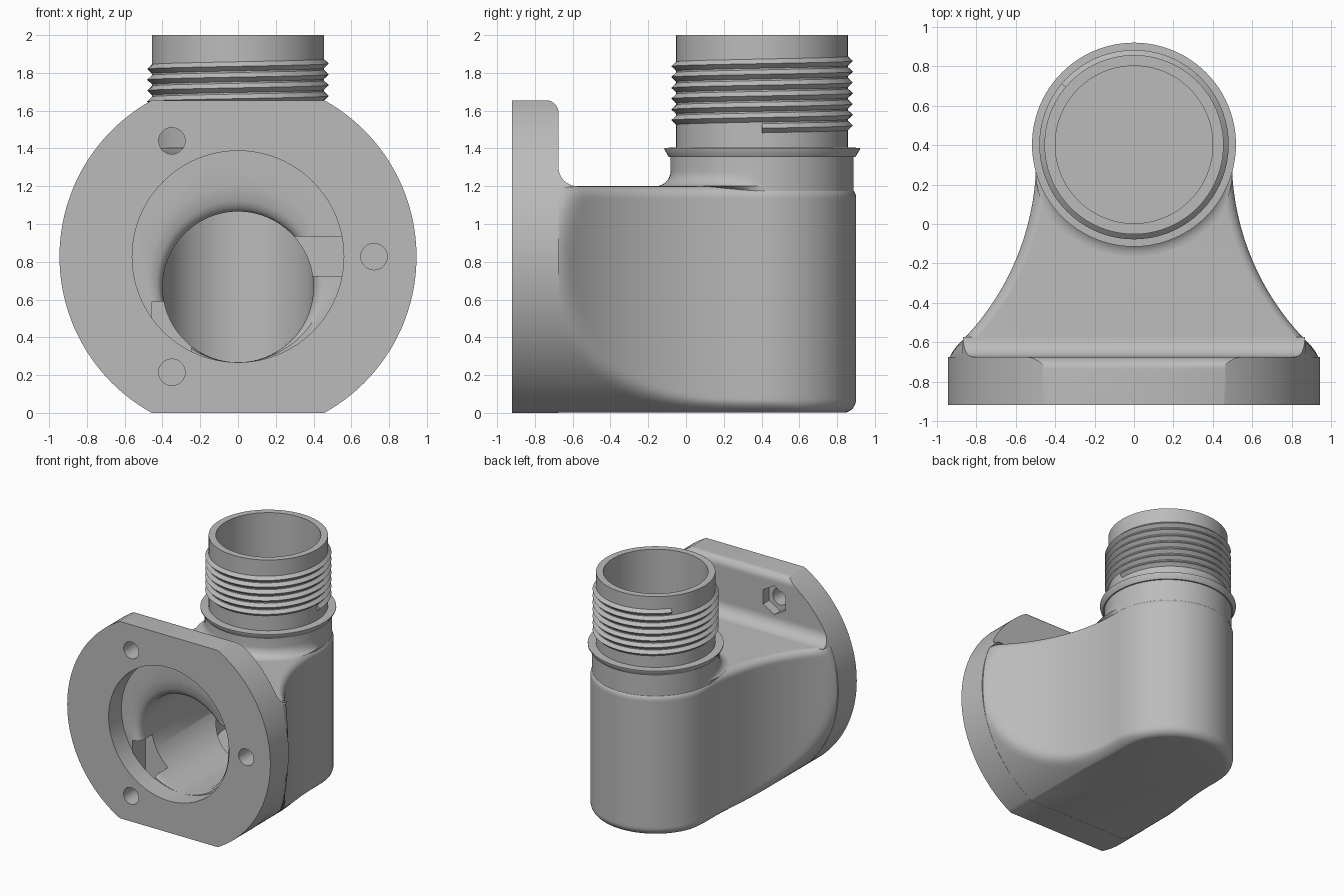
import bpy, bmesh, math
from math import sin, cos, pi, sqrt

if "Cube" in bpy.data.objects:
    bpy.data.objects.remove(bpy.data.objects["Cube"])

grey = bpy.data.materials.new("plain_grey")
grey.use_nodes = True
grey.diffuse_color = (0.5, 0.5, 0.5, 1)
for node in grey.node_tree.nodes:
    if node.type == 'BSDF_PRINCIPLED':
        node.inputs["Base Color"].default_value = (0.5, 0.5, 0.5, 1)

# Shared dimensions
DISC_Z, DISC_R, FLANGE_TOP = 0.8275, 0.945, 1.655
FRONT, FLANGE_BACK = -0.92, -0.675
BODY_TOP, BODY_R, PIPE_Y = 1.2, 0.497, 0.403
BORE_R = 0.4


def loft(name, rings):
    """Skin a list of equal-length rings and cap both ends."""
    bm = bmesh.new()
    rows = [[bm.verts.new(p) for p in ring] for ring in rings]
    n = len(rows[0])
    for a, b in zip(rows, rows[1:]):
        for i in range(n):
            j = (i + 1) % n
            bm.faces.new((a[i], a[j], b[j], b[i]))
    bm.faces.new(rows[0][::-1])
    bm.faces.new(rows[-1])
    bmesh.ops.recalc_face_normals(bm, faces=bm.faces)
    mesh = bpy.data.meshes.new(name)
    bm.to_mesh(mesh)
    bm.free()
    mesh.materials.append(grey)
    obj = bpy.data.objects.new(name, mesh)
    bpy.context.collection.objects.link(obj)
    return obj


def ring_y(y, x, z, r, n=96, turn=0.0):
    """Circle or polygon facing along y."""
    return [(x + r * cos(turn + 2 * pi * i / n), y, z + r * sin(turn + 2 * pi * i / n))
            for i in range(n)]


def ring_z(z, r, flare=0.0, n=96):
    """Circle round the upright pipe; flare widens its front side."""
    out = []
    for i in range(n):
        a = 2 * pi * i / n
        rr = r + flare * min(1, max(0, -1.6 * sin(a)))
        out.append((rr * cos(a), PIPE_Y + rr * sin(a), z))
    return out


def box(name, x0, x1, y0, y1, z0, z1):
    return loft(name, [[(x0, y, z0), (x1, y, z0), (x1, y, z1), (x0, y, z1)]
                       for y in (y0, y1)])


def round_off(r, d):
    """Inset of a quarter-round of radius r at distance d from its end."""
    return r - sqrt(max(0, r * r - (r - d) ** 2)) if d < r else 0.0


def disc_half(z):
    return sqrt(DISC_R ** 2 - (z - DISC_Z) ** 2)


def soft_min(a, b, k=0.06):
    h = max(k - abs(a - b), 0) / k
    return min(a, b) - h * h * k / 4


# Flange: disc with flat top and bottom, rounded back edge, fillet onto the body
def flange_back(z):
    if z >= BODY_TOP:
        return FLANGE_BACK - round_off(0.065, FLANGE_TOP - z) + round_off(0.1, z - BODY_TOP)
    return FLANGE_BACK


levels = [FLANGE_TOP * i / 110 for i in range(111)]
levels += [BODY_TOP, BODY_TOP + 0.001, FLANGE_TOP - 0.001, FLANGE_TOP - 0.006]
flange = loft("flange", [[(-disc_half(z), FRONT, z), (disc_half(z), FRONT, z),
                          (disc_half(z), flange_back(z), z), (-disc_half(z), flange_back(z), z)]
                         for z in sorted(levels)])


# Body: round back, concave sides spreading to the flange, soft edges
def side_x(y):
    start, sweep = 0.33, 1.318
    if y > start:
        return BODY_R
    return BODY_R + sweep - sqrt(sweep ** 2 - (start - y) ** 2)


def body_ring(z):
    inset = round_off(0.07, z) + round_off(0.06, BODY_TOP - z)
    limit = disc_half(z) - 0.002
    half = []
    for i in range(48):
        y = -0.8 + (PIPE_Y + 0.8) * i / 48
        half.append((soft_min(side_x(y) - inset, limit), y, z))
    r = BODY_R - inset
    for i in range(24):
        a = pi / 2 * i / 24
        half.append((soft_min(r * cos(a), limit), PIPE_Y + r * sin(a), z))
    return half + [(0, PIPE_Y + r, z)] + [(-x, y, z) for x, y, z in reversed(half)]


body = loft("body", [body_ring(0.001 + (BODY_TOP - 0.001) * (1 - cos(pi * i / 70)) / 2)
                     for i in range(71)])

# Neck: collar with front fillet, lipped ring, plain pipe
neck_rings = [ring_z(1.1, 0.485), ring_z(1.17, 0.485)]
for i in range(9):
    h = 0.08 * (1 - cos(pi / 2 * i / 8))
    neck_rings.append(ring_z(BODY_TOP + h, 0.485, round_off(0.08, h)))
for r, z in ((0.485, 1.355), (0.495, 1.356), (0.518, 1.395), (0.518, 1.403),
             (0.455, 1.405), (0.455, 2.0)):
    neck_rings.append(ring_z(z, r))
neck = loft("neck_pipe", neck_rings)

# Thread: triangular ridge wound round the pipe
pitch, turns, steps = 0.057, 6.4, 72
thread_rings = []
for i in range(int(turns * steps) + 1):
    a = 2 * pi * i / steps
    z = 1.507 + pitch * i / steps
    thread_rings.append([(r * cos(a), PIPE_Y + r * sin(a), z + dz)
                         for r, dz in ((0.45, -0.029), (0.481, 0), (0.45, 0.029))])
thread = loft("pipe_thread", thread_rings)

# Cutters: front recess, rounded tunnel, upright bore
recess = loft("recess_cutter", [ring_y(y, 0, DISC_Z, 0.56) for y in (-1.0, -0.75)])
tunnel_rings = [ring_y(-0.76, 0, 0.737, 0.47)]
for i in range(9):
    d = 0.07 * sin(pi / 2 * i / 8)
    e = 0.07 * (1 - sqrt(max(0, 1 - (1 - d / 0.07) ** 2)))
    tunnel_rings.append(ring_y(-0.75 + d, 0, 0.667 + e, BORE_R - 0.001 + e))
tunnel_rings.append(ring_y(PIPE_Y, 0, 0.667, BORE_R - 0.001))
tunnel = loft("tunnel_cutter", tunnel_rings)
bore = loft("bore_cutter", [ring_z(z, BORE_R) for z in (0.262, 2.1)])

# Cutters: screw holes, nut pocket at the back, nut slots into the cavity
holes = [loft("hole_cutter", [ring_y(y, x, z, 0.07, 48) for y in (-1.0, -0.7)])
         for x, z in ((-0.35, 1.44), (-0.35, 0.215), (0.72, DISC_Z))]
pocket = loft("pocket_cutter", [ring_y(y, -0.35, 1.44, 0.121, 6, pi / 6) for y in (-0.755, -0.5)])
slots = [box("slot_cutter", -0.455, -0.245, -0.755, -0.58, 0.14, 0.59),
         box("slot_cutter", 0.3, 0.8, -0.755, -0.58, 0.724, 0.934)]


def cut(obj, cutters):
    bpy.context.view_layer.objects.active = obj
    for c in cutters:
        mod = obj.modifiers.new("cut", 'BOOLEAN')
        mod.operation = 'DIFFERENCE'
        mod.solver = 'EXACT'
        mod.object = c
        bpy.ops.object.modifier_apply(modifier=mod.name)


cut(flange, [recess, tunnel] + holes + [pocket] + slots)
cut(body, [bore, tunnel, recess] + holes[1:] + slots)
cut(neck, [bore])
for c in [recess, tunnel, bore, pocket] + holes + slots:
    bpy.data.objects.remove(c)

# Smooth shading with crisp corners
bpy.ops.object.select_all(action='DESELECT')
for obj in (flange, body, neck, thread):
    obj.select_set(True)
bpy.context.view_layer.objects.active = body
bpy.ops.object.shade_smooth_by_angle(angle=math.radians(32))
